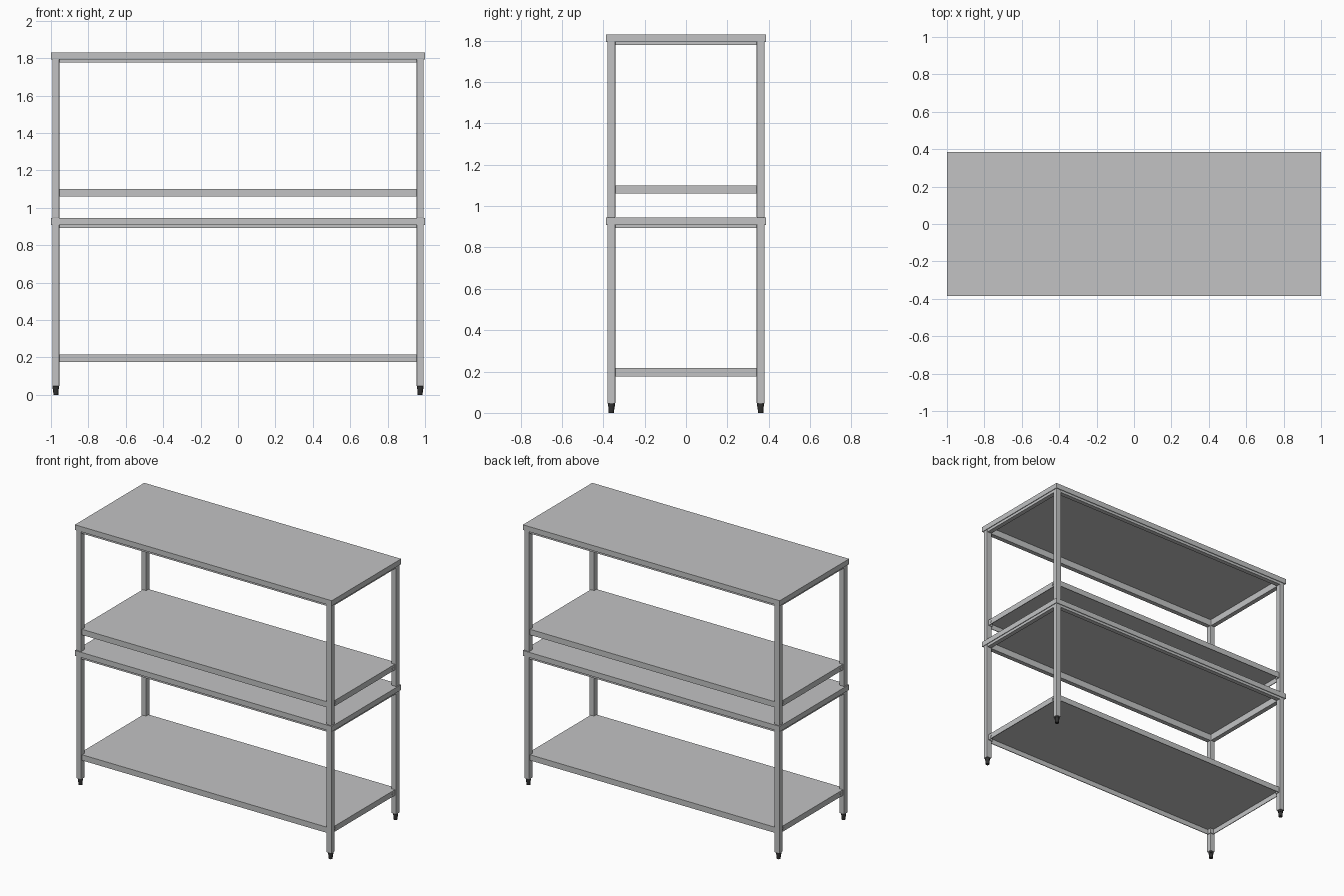
import bpy, bmesh
from mathutils import Matrix, Vector

if "Cube" in bpy.data.objects:
    bpy.data.objects.remove(bpy.data.objects["Cube"])


def material(name, rgb):
    m = bpy.data.materials.new(name)
    m.diffuse_color = (*rgb, 1)
    m.use_nodes = True
    m.node_tree.nodes["Principled BSDF"].inputs["Base Color"].default_value = m.diffuse_color
    return m


STEEL = material("brushed steel", (0.54, 0.545, 0.55))
RUBBER = material("black rubber", (0.03, 0.03, 0.03))


def finish(name, bm, mat):
    bmesh.ops.recalc_face_normals(bm, faces=bm.faces)
    me = bpy.data.meshes.new(name)
    bm.to_mesh(me)
    bm.free()
    ob = bpy.data.objects.new(name, me)
    me.materials.append(mat)
    bpy.context.collection.objects.link(ob)
    return ob


def box(name, x, y, z, bevel=0.0):
    """Box from (min, max) ranges on each axis."""
    bm = bmesh.new()
    bmesh.ops.create_cube(bm, size=1)
    for v in bm.verts:
        v.co = Vector([(r[0] + r[1]) / 2 + c * (r[1] - r[0]) for c, r in zip(v.co, (x, y, z))])
    ob = finish(name, bm, STEEL)
    if bevel:
        mod = ob.modifiers.new("rounded edges", 'BEVEL')
        mod.width, mod.segments = bevel, 2
    return ob


def cylinder(bm, r1, r2, depth, matrix, sides=20):
    bmesh.ops.create_cone(bm, cap_ends=True, segments=sides, radius1=r1, radius2=r2,
                          depth=depth, matrix=matrix)


def folded_sheet(name, outline, top, bottom):
    """Sheet with its edges folded down, open underneath."""
    bm = bmesh.new()
    up = [bm.verts.new((x, y, top)) for x, y in outline]
    low = [bm.verts.new((x, y, bottom)) for x, y in outline]
    bm.faces.new(up)
    n = len(up)
    for i in range(n):
        j = (i + 1) % n
        bm.faces.new((up[i], low[i], low[j], up[j]))
    bm.normal_update()
    me = bpy.data.meshes.new(name)
    bm.to_mesh(me)
    bm.free()
    me.materials.append(STEEL)
    ob = bpy.data.objects.new(name, me)
    bpy.context.collection.objects.link(ob)
    mod = ob.modifiers.new("sheet thickness", 'SOLIDIFY')
    mod.thickness, mod.offset, mod.use_even_offset = 0.005, -1, True
    return ob


HX, HY = 1.0, 0.386            # half size of the worktops
LX, LY = (0.955, 0.993), (0.342, 0.380)   # leg ranges


def span(r, s):
    return tuple(sorted((r[0] * s, r[1] * s)))


# Two worktops, each with a tube frame tucked under the folded rim
for name, top in (("upper_top", 1.83), ("work_top", 0.945)):
    folded_sheet(name, [(-HX, -HY), (HX, -HY), (HX, HY), (-HX, HY)], top, top - 0.037)
    z = (top - 0.052, top - 0.006)
    for s in (-1, 1):
        box(name + "_long_rail", (-LX[0], LX[0]), span((0.345, 0.377), s), z)
        box(name + "_end_rail", span((0.958, 0.99), s), (-LY[0], LY[0]), z)

# Two shelves notched around the legs, bolted at both ends
SX, SY, NX, NY = 0.982, 0.370, 0.955, 0.342
corner = [(NX, SY), (NX, NY), (SX, NY)]
outline = ([(-x, -y) for x, y in corner[::-1]] + [(x, -y) for x, y in corner]
           + [(x, y) for x, y in corner[::-1]] + [(-x, y) for x, y in corner])
for name, top in (("middle_shelf", 1.10), ("bottom_shelf", 0.217)):
    folded_sheet(name, outline, top, top - 0.04)
    bm = bmesh.new()
    for sx in (-1, 1):
        for sy in (-1, 1):
            cylinder(bm, 0.009, 0.009, 0.006, Matrix.Translation((sx * SX, sy * 0.32, top - 0.02))
                     @ Matrix.Rotation(1.570796, 4, 'Y'), 12)
    finish(name + "_bolts", bm, STEEL)

# Legs in two lengths, with rubber feet
for sx in (-1, 1):
    for sy in (-1, 1):
        for name, z in (("lower_leg", (0.045, 0.94)), ("upper_leg", (0.944, 1.825))):
            box(name, span(LX, sx), span(LY, sy), z, 0.004)
        bm = bmesh.new()
        x, y = sx * 0.974, sy * 0.361
        cylinder(bm, 0.013, 0.015, 0.034, Matrix.Translation((x, y, 0.017)))
        cylinder(bm, 0.017, 0.017, 0.016, Matrix.Translation((x, y, 0.040)))
        foot = finish("foot", bm, RUBBER)
        bpy.context.view_layer.objects.active = foot
        bpy.ops.object.select_all(action='DESELECT')
        foot.select_set(True)
        bpy.ops.object.shade_smooth_by_angle()
